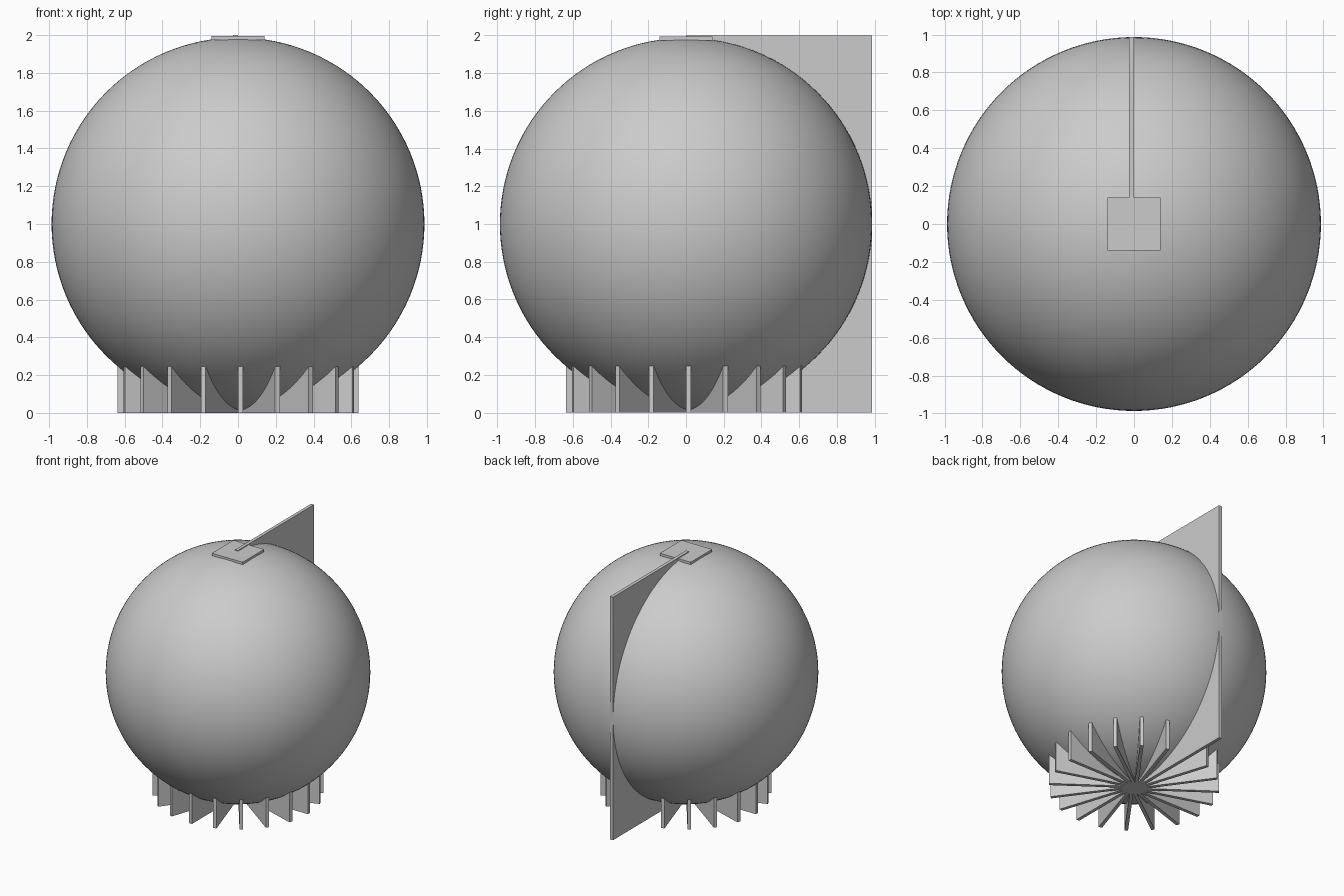
import bpy
import math
from mathutils import Matrix, Vector

if "Cube" in bpy.data.objects:
    bpy.data.objects.remove(bpy.data.objects["Cube"], do_unlink=True)

grey = bpy.data.materials.new("plain grey")
grey.use_nodes = True
colour = (0.6, 0.6, 0.6, 1)
grey.diffuse_color = colour
grey.node_tree.nodes["Principled BSDF"].inputs["Base Color"].default_value = colour

RADIUS = 0.987
FIN_THICKNESS = 0.027
FIN_COUNT = 20


def box(name, low, high, angle=0.0):
    """Box between two corners, turned about the vertical axis."""
    low, high = Vector(low), Vector(high)
    bpy.ops.mesh.primitive_cube_add(size=1)
    obj = bpy.context.object
    obj.name = name
    size = high - low
    obj.data.transform(Matrix.Translation((low + high) / 2) @ Matrix.Diagonal((*size, 1)))
    obj.rotation_euler.z = angle
    obj.data.materials.append(grey)
    return obj


# Round body
bpy.ops.mesh.primitive_uv_sphere_add(segments=128, ring_count=64, radius=RADIUS, location=(0, 0, 1))
body = bpy.context.object
body.name = "round_body"
body.data.materials.append(grey)
bpy.ops.object.shade_smooth()

# Square cap plate
box("top_plate", (-0.14, -0.14, 1.974), (0.14, 0.14, 1.994))

# Base fins in a ring, with one full-height fin at the back
for i in range(FIN_COUNT):
    angle = i * math.tau / FIN_COUNT
    if i == FIN_COUNT // 4:
        box("tall_back_fin", (0, 0, 0), (RADIUS, FIN_THICKNESS, 2), angle)
    else:
        box(f"base_fin_{i + 1}", (0, 0, 0), (0.637, FIN_THICKNESS, 0.255), angle)
